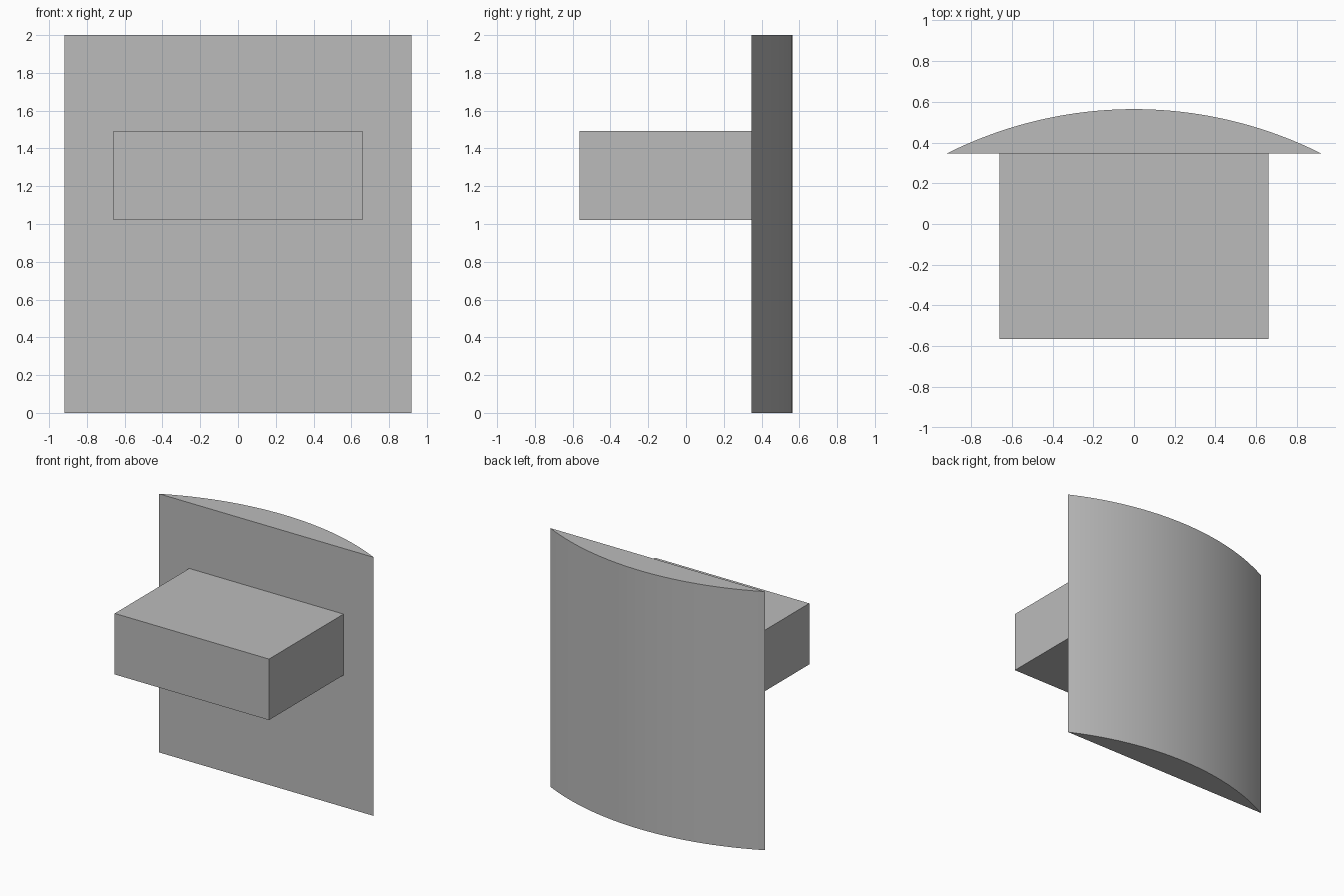
import bpy
import bmesh
from math import asin, sin, cos
from mathutils import Matrix

cube = bpy.data.objects.get("Cube")
if cube:
    bpy.data.objects.remove(cube, do_unlink=True)

GREY = (0.5, 0.5, 0.5, 1.0)
grey = bpy.data.materials.new("plain grey")
grey.use_nodes = True
grey.diffuse_color = GREY
grey.node_tree.nodes["Principled BSDF"].inputs["Base Color"].default_value = GREY

HALF_WIDTH, HEIGHT = 0.918, 2.0
FRONT, FLAT, BACK = -0.564, 0.347, 0.564


def add_part(name, bm):
    bmesh.ops.recalc_face_normals(bm, faces=bm.faces[:])
    mesh = bpy.data.meshes.new(name)
    bm.to_mesh(mesh)
    bm.free()
    mesh.materials.append(grey)
    obj = bpy.data.objects.new(name, mesh)
    bpy.context.collection.objects.link(obj)
    return obj


# Upright panel: circular segment extruded upwards, flat side to the front
rise = BACK - FLAT
radius = (HALF_WIDTH ** 2 + rise ** 2) / (2 * rise)
half_angle = asin(HALF_WIDTH / radius)
segments = 40
bm = bmesh.new()
angles = [half_angle * (2 * i / segments - 1) for i in range(segments + 1)]
profile = [bm.verts.new((radius * sin(a), BACK - radius + radius * cos(a), 0))
           for a in angles]
base = bm.faces.new(profile)
extruded = bmesh.ops.extrude_face_region(bm, geom=[base], use_keep_orig=True)
top_verts = [v for v in extruded["geom"] if isinstance(v, bmesh.types.BMVert)]
bmesh.ops.translate(bm, verts=top_verts, vec=(0, 0, HEIGHT))
panel = add_part("curved_panel", bm)
bpy.ops.object.select_all(action="DESELECT")
panel.select_set(True)
bpy.context.view_layer.objects.active = panel
bpy.ops.object.shade_smooth_by_angle()

# Block standing out from the flat side
bm = bmesh.new()
low, high = 1.02, 1.492
place = Matrix.Translation((0, (FRONT + FLAT) / 2, (low + high) / 2))
size = Matrix.Diagonal((1.32, FLAT - FRONT, high - low, 1))
bmesh.ops.create_cube(bm, size=1, matrix=place @ size)
add_part("front_block", bm)
